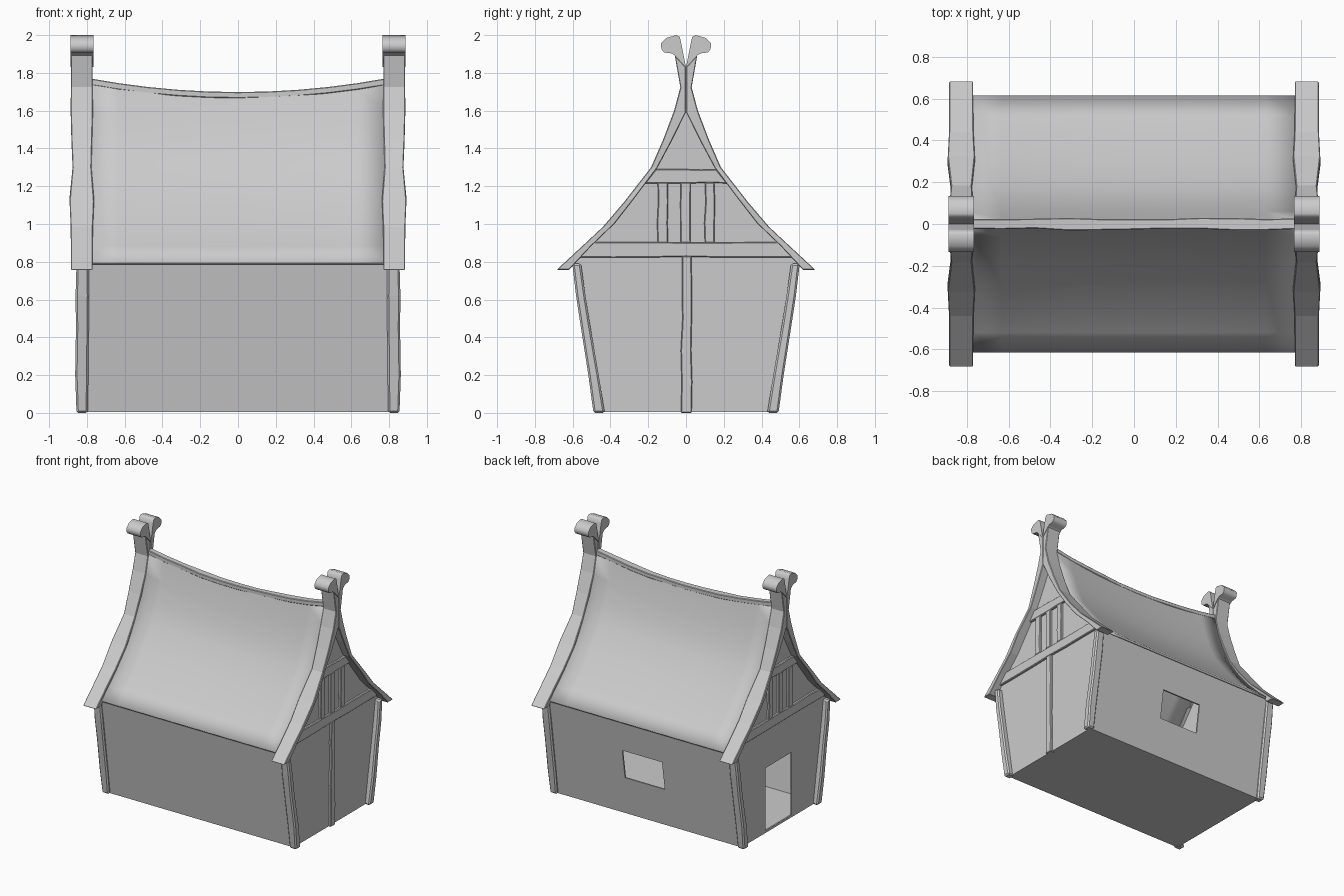
import bpy, bmesh, math, random
from mathutils import Vector

if "Cube" in bpy.data.objects:
    bpy.data.objects.remove(bpy.data.objects["Cube"])
random.seed(4)


def finish(name, bm, bevel=0, smooth=0):
    bmesh.ops.recalc_face_normals(bm, faces=bm.faces)
    me = bpy.data.meshes.new(name)
    bm.to_mesh(me)
    bm.free()
    ob = bpy.data.objects.new(name, me)
    bpy.context.collection.objects.link(ob)
    if bevel:
        m = ob.modifiers.new("bevel", 'BEVEL')
        m.width, m.segments, m.limit_method = bevel, 1, 'ANGLE'
        m.angle_limit = math.radians(50)
    if smooth:
        bpy.ops.object.select_all(action='DESELECT')
        ob.select_set(True)
        bpy.context.view_layer.objects.active = ob
        bpy.ops.object.shade_smooth_by_angle(angle=math.radians(smooth))
    return ob


def sweep(name, sections, bevel=0, smooth=0):
    """Skin a row of equal polygons and cap both ends."""
    bm = bmesh.new()
    rings = [[bm.verts.new(p) for p in s] for s in sections]
    n = len(rings[0])
    for a, b in zip(rings, rings[1:]):
        for i in range(n):
            j = (i + 1) % n
            bm.faces.new((a[i], a[j], b[j], b[i]))
    bm.faces.new(rings[0])
    bm.faces.new(rings[-1])
    return finish(name, bm, bevel, smooth)


def timber(name, sx, lo, hi, n=4, jit=0.004, x0=0.80, x1=0.836):
    """Slightly crooked timber on a gable: lo and hi are its long edges in (y, z)."""
    secs = []
    for i in range(n + 1):
        t = i / n
        a = Vector(lo[0]).lerp(Vector(lo[1]), t)
        b = Vector(hi[0]).lerp(Vector(hi[1]), t)
        side = (b - a).normalized()
        if 0 < i < n:
            a += side * random.uniform(-jit, jit)
            b += side * random.uniform(-jit, jit)
        secs.append([(sx * x0, *a), (sx * x1, *a), (sx * x1, *b), (sx * x0, *b)])
    return sweep(name, secs, 0.005)


def box(name, lo, hi):
    return sweep(name, [[(x, lo[1], lo[2]), (x, hi[1], lo[2]), (x, hi[1], hi[2]), (x, lo[1], hi[2])]
                        for x in (lo[0], hi[0])])


# House shell: floor, two leaning side walls, two gable walls
half = [(0.47, 0.004), (0.592, 0.81), (0.405, 1.0), (0.165, 1.30), (0.03, 1.60)]
outline = half + [(0, 1.68)] + [(-y, z) for y, z in reversed(half)]
bm = bmesh.new()
L, R = [[bm.verts.new((x, y, z)) for y, z in outline] for x in (-0.818, 0.818)]
bm.faces.new(L)
bm.faces.new(list(reversed(R)))
for i, j in ((0, 1), (-2, -1), (-1, 0)):
    bm.faces.new((L[j], L[i], R[i], R[j]))
walls = finish("walls", bm)
m = walls.modifiers.new("thickness", 'SOLIDIFY')
m.thickness, m.offset = 0.02, -1

# Window in the back wall, door in the left gable
cutters = [box("window_cutter", (-0.175, 0.35, 0.31), (0.175, 0.75, 0.54)),
           box("door_cutter", (-1.0, -0.16, 0.022), (-0.7, 0.17, 0.52))]
for c in cutters:
    c.hide_render = True
    c.hide_set(True)
    m = walls.modifiers.new("opening", 'BOOLEAN')
    m.operation, m.object, m.solver = 'DIFFERENCE', c, 'EXACT'

# Sagging roof


def sag(x, z):
    return z - 0.07 * (1 - (x / 0.78) ** 2) * (z - 0.8) / 0.95


slope = [(0.615, 0.80), (0.52, 0.885), (0.42, 0.985), (0.30, 1.13), (0.18, 1.29),
         (0.11, 1.44), (0.06, 1.59), (0.022, 1.74)]
across = slope + [(-y, z) for y, z in reversed(slope)]
xs = [-0.79 + 1.58 * i / 10 for i in range(11)]
bm = bmesh.new()
rows = [[bm.verts.new((x, y, sag(x, z))) for y, z in across] for x in xs]
for a, b in zip(rows, rows[1:]):
    for i in range(len(across) - 1):
        bm.faces.new((a[i], a[i + 1], b[i + 1], b[i]))
roof = finish("roof", bm, smooth=40)
m = roof.modifiers.new("thickness", 'SOLIDIFY')
m.thickness, m.offset = 0.018, -1

# Uneven ridge cap
secs = []
for x in xs:
    a, b = -0.02 - random.uniform(0, 0.012), 0.022 + random.uniform(0, 0.008)
    secs.append([(x, a, sag(x, 1.735)), (x, b, sag(x, 1.735)),
                 (x, b, sag(x, 1.77)), (x, a, sag(x, 1.77))])
sweep("ridge_cap", secs, 0.004)

# Barge board sections: outer y, z; inner y, z; x range
board = [(0.685, 0.757, 0.62, 0.757, 0.77, 0.885),
         (0.56, 0.873, 0.50, 0.885, 0.77, 0.885),
         (0.44, 0.985, 0.375, 1.005, 0.768, 0.886),
         (0.325, 1.12, 0.27, 1.14, 0.762, 0.892),
         (0.185, 1.30, 0.15, 1.30, 0.776, 0.876),
         (0.12, 1.45, 0.075, 1.44, 0.772, 0.882),
         (0.063, 1.60, 0.0, 1.593, 0.768, 0.886),
         (0.03, 1.725, 0.0, 1.70, 0.77, 0.885),
         (0.06, 1.895, 0.0, 1.83, 0.77, 0.885)]
head = [(0.0, 1.83), (0.06, 1.892), (0.075, 1.903), (0.115, 1.908), (0.13, 1.925), (0.133, 1.955),
        (0.105, 1.985), (0.05, 2.0), (0.033, 1.99), (0.026, 1.96)]
# Corner post sections: z, outer y, inner y, x range
post = [(0.0, 0.49, 0.43, 0.795, 0.855), (0.2, 0.517, 0.462, 0.792, 0.862),
        (0.45, 0.556, 0.505, 0.79, 0.858), (0.62, 0.582, 0.532, 0.788, 0.86),
        (0.79, 0.602, 0.556, 0.79, 0.855)]

for sx in (-1, 1):
    end = "left" if sx < 0 else "right"
    for sy in (-1, 1):
        tag = ("front_" if sy < 0 else "back_") + end
        sweep("barge_board_" + tag,
              [[(sx * x0, sy * yo, zo), (sx * x1, sy * yo, zo),
                (sx * x1, sy * yi, zi), (sx * x0, sy * yi, zi)]
               for yo, zo, yi, zi, x0, x1 in board], 0.004)
        sweep("curled_finial_" + tag,
              [[(sx * x, sy * y, z) for y, z in head] for x in (0.766, 0.888)], smooth=50)
        sweep("corner_post_" + tag,
              [[(sx * x0, sy * yo, z), (sx * x1, sy * yo, z),
                (sx * x1, sy * yi, z), (sx * x0, sy * yi, z)]
               for z, yo, yi, x0, x1 in post], 0.01)
    # Gable framing
    timber("tie_beam_" + end, sx, ((-0.58, 0.823), (0.58, 0.823)), ((-0.50, 0.905), (0.50, 0.905)), 6)
    timber("collar_beam_" + end, sx, ((-0.22, 1.215), (0.22, 1.215)), ((-0.16, 1.29), (0.16, 1.29)))
    for i, (a, b) in enumerate(((-0.15, -0.095), (-0.028, 0.025), (0.10, 0.15))):
        timber(f"gable_stud_{i + 1}_{end}", sx, ((a, 0.90), (a, 1.22)), ((b, 0.90), (b, 1.22)), 3)
    if sx > 0:
        timber("centre_post", sx, ((-0.027, 0), (-0.02, 0.83)), ((0.03, 0), (0.028, 0.83)), 5)
